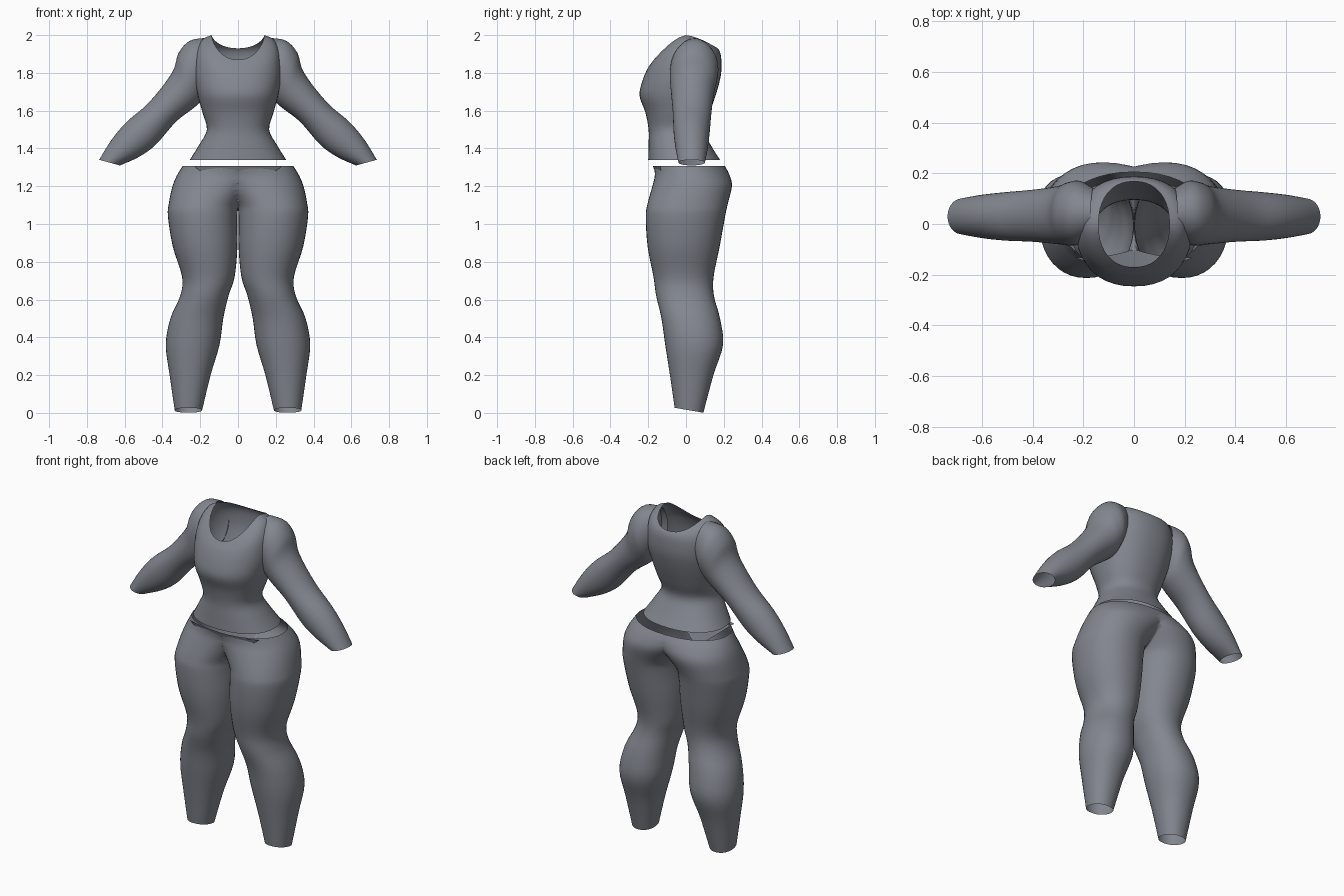
import bpy, bmesh, math
from mathutils import Vector

if "Cube" in bpy.data.objects:
    bpy.data.objects.remove(bpy.data.objects["Cube"])

fabric = bpy.data.materials.new("slate_grey")
fabric.diffuse_color = (0.225, 0.24, 0.275, 1)
fabric.use_nodes = True
fabric.node_tree.nodes["Principled BSDF"].inputs["Base Color"].default_value = fabric.diffuse_color
SIDES = 40


def smooth_rows(rows, steps):
    """Catmull-Rom interpolation through rows of numbers."""
    out = []
    for i in range(len(rows) - 1):
        a, b, c, d = (rows[max(0, min(len(rows) - 1, i + k))] for k in (-1, 0, 1, 2))
        for s in range(steps):
            t = s / steps
            out.append([0.5 * (2 * q + (r - p) * t + (2 * p - 5 * q + 4 * r - w) * t * t
                               + (3 * q - p - 3 * r + w) * t ** 3)
                        for p, q, r, w in zip(a, b, c, d)])
    out.append(list(rows[-1]))
    return out


def rounded(power):
    """Unit superellipse points."""
    pts = []
    for i in range(SIDES):
        a = 2 * math.pi * i / SIDES
        c, s = math.cos(a), math.sin(a)
        e = 2 / power
        pts.append((math.copysign(abs(c) ** e, c), math.copysign(abs(s) ** e, s)))
    return pts


def finish(name, bm, mirror=False):
    bmesh.ops.recalc_face_normals(bm, faces=bm.faces)
    mesh = bpy.data.meshes.new(name)
    bm.to_mesh(mesh)
    bm.free()
    ob = bpy.data.objects.new(name, mesh)
    bpy.context.collection.objects.link(ob)
    mesh.materials.append(fabric)
    if mirror:
        m = ob.modifiers.new("mirror", "MIRROR")
        m.merge_threshold = 0.002
    bpy.ops.object.select_all(action="DESELECT")
    ob.select_set(True)
    bpy.context.view_layer.objects.active = ob
    bpy.ops.object.shade_smooth_by_angle(angle=math.radians(50))
    return ob


def loft(rings):
    """Open tube through closed rings."""
    bm = bmesh.new()
    vs = [[bm.verts.new(p) for p in ring] for ring in rings]
    for a, b in zip(vs, vs[1:]):
        for i in range(len(a)):
            j = (i + 1) % len(a)
            bm.faces.new((a[i], a[j], b[j], b[i]))
    return bm


# Top: half width, front y, back y, then z at side, front and back
torso = [
    (0.255, -0.200, 0.180, 1.34, 1.34, 1.34),
    (0.205, -0.198, 0.130, 1.42, 1.42, 1.42),
    (0.165, -0.198, 0.095, 1.50, 1.50, 1.50),
    (0.188, -0.215, 0.125, 1.59, 1.59, 1.59),
    (0.215, -0.246, 0.160, 1.69, 1.68, 1.69),
    (0.230, -0.230, 0.185, 1.80, 1.76, 1.79),
    (0.222, -0.205, 0.187, 1.91, 1.82, 1.87),
    (0.190, -0.185, 0.180, 1.975, 1.85, 1.91),
    (0.140, -0.170, 0.168, 2.00, 1.87, 1.93),
]
rings = []
for hw, yf, yb, zs, zf, zb in smooth_rows(torso, 4):
    ring = []
    for c, s in rounded(2.25):
        ze = zb if s > 0 else zf
        ring.append((hw * c, (yf + yb) / 2 + (yb - yf) / 2 * s, zs + (ze - zs) * abs(s) ** 1.5))
    rings.append(ring)
finish("top_body", loft(rings))

# Sleeves: upper edge x, z, lower edge x, z, front y, back y
sleeve = [
    (0.170, 1.985, 0.150, 1.74, -0.05, 0.14),
    (0.255, 1.970, 0.175, 1.69, -0.08, 0.17),
    (0.315, 1.905, 0.195, 1.65, -0.085, 0.165),
    (0.350, 1.800, 0.240, 1.61, -0.08, 0.15),
    (0.470, 1.645, 0.330, 1.54, -0.07, 0.135),
    (0.590, 1.540, 0.435, 1.42, -0.065, 0.125),
    (0.670, 1.445, 0.525, 1.355, -0.055, 0.115),
    (0.735, 1.340, 0.625, 1.31, -0.04, 0.10),
]
rings = []
for xt, zt, xb, zb, yf, yb in smooth_rows(sleeve, 4):
    mid = Vector(((xt + xb) / 2, (yf + yb) / 2, (zt + zb) / 2))
    u, v = Vector(((xt - xb) / 2, 0, (zt - zb) / 2)), Vector((0, (yb - yf) / 2, 0))
    rings.append([mid + u * c + v * s for c, s in rounded(2.0)])
finish("sleeves", loft(rings), mirror=True)

# Leggings: z, inner x, outer x, front y, back y, hem tilt
leg = [
    (0.014, 0.190, 0.335, -0.060, 0.092, -0.013),
    (0.200, 0.145, 0.362, -0.085, 0.145, 0),
    (0.360, 0.098, 0.382, -0.110, 0.196, 0),
    (0.500, 0.078, 0.358, -0.130, 0.180, 0),
    (0.620, 0.050, 0.306, -0.158, 0.148, 0),
    (0.720, 0.018, 0.296, -0.172, 0.146, 0),
    (0.880, 0.003, 0.345, -0.203, 0.178, 0),
    (1.040, 0.003, 0.371, -0.213, 0.207, 0),
    (1.110, -0.012, 0.366, -0.203, 0.222, 0),
    (1.200, -0.095, 0.347, -0.178, 0.243, 0),
    (1.260, -0.190, 0.322, -0.165, 0.230, 0),
    (1.308, -0.290, 0.292, -0.172, 0.205, 0),
]
rings = []
for z, xi, xo, yf, yb, tilt in smooth_rows(leg, 4):
    mid = Vector(((xi + xo) / 2, (yf + yb) / 2, z))
    u, v = Vector(((xo - xi) / 2, 0, 0)), Vector((0, (yb - yf) / 2, tilt))
    rings.append([mid + u * c + v * s for c, s in rounded(2.15)])
bm = loft(rings)
# Cut at the centre so the hips join into one shell
bmesh.ops.bisect_plane(bm, geom=bm.verts[:] + bm.edges[:] + bm.faces[:],
                       plane_co=(0, 0, 0), plane_no=(1, 0, 0), clear_inner=True)
finish("leggings", bm, mirror=True)

# Front panel: a V between the thighs
bm = bmesh.new()
rows = []
for i in range(9):
    t = i / 8
    half = 0.23 * (1 - t) + 0.004
    row = []
    for j in range(13):
        x = half * (j / 6 - 1)
        row.append(bm.verts.new((x, -0.176 + 0.075 * t + 0.8 * x * x, 1.308 - 0.19 * t)))
    rows.append(row)
for a, b in zip(rows, rows[1:]):
    for j in range(12):
        bm.faces.new((a[j], b[j], b[j + 1], a[j + 1]))
finish("front_panel", bm)
